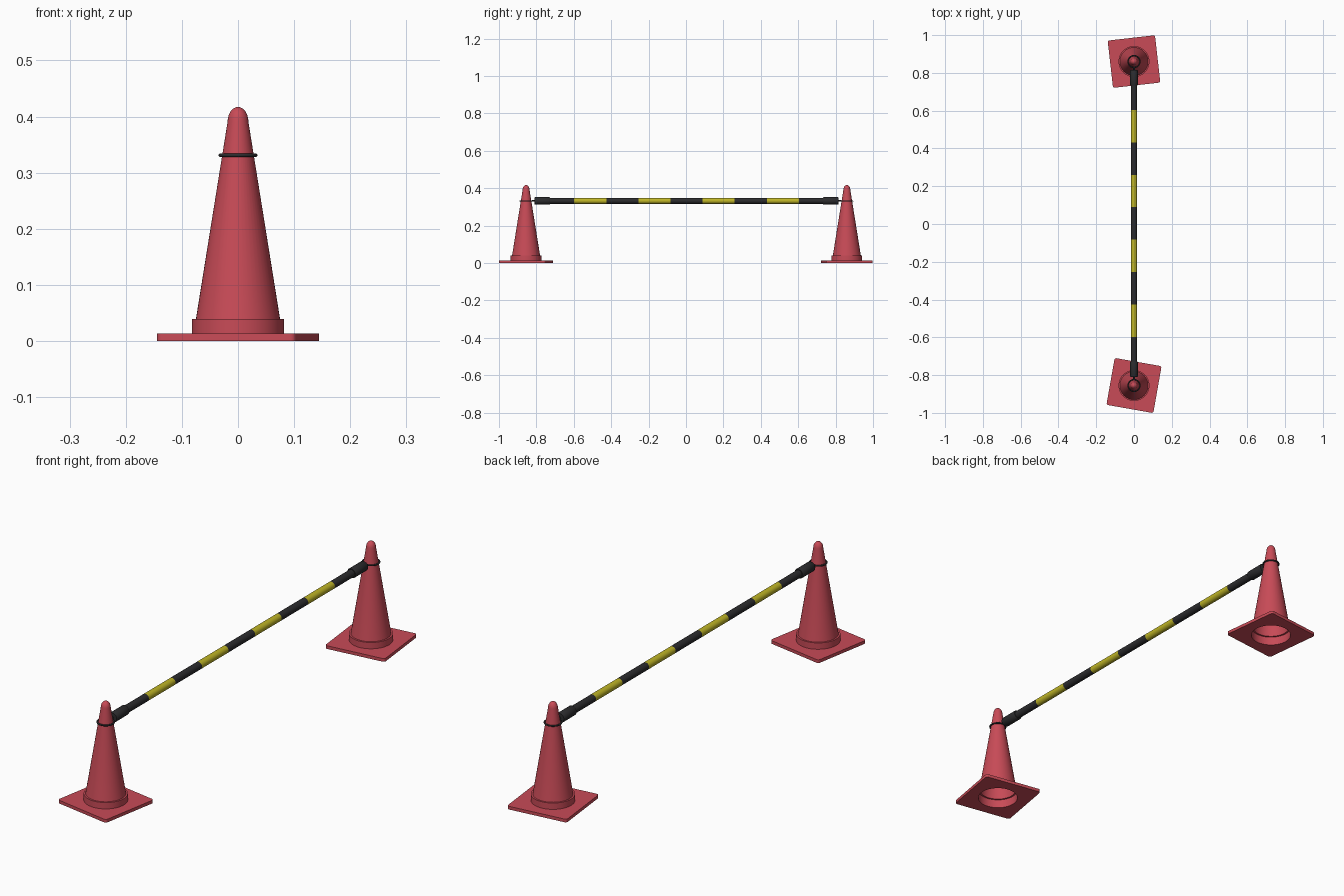
import bpy
from math import cos, sin, pi, radians
from mathutils import Matrix

cube = bpy.data.objects.get("Cube")
if cube:
    bpy.data.objects.remove(cube, do_unlink=True)


def material(name, rgb):
    m = bpy.data.materials.new(name)
    m.use_nodes = True
    m.diffuse_color = (*rgb, 1)
    bsdf = m.node_tree.nodes["Principled BSDF"]
    bsdf.inputs["Base Color"].default_value = (*rgb, 1)
    bsdf.inputs["Roughness"].default_value = 0.6
    return m


RED = material("cone red", (0.58, 0.07, 0.095))
BLACK = material("rubber black", (0.025, 0.025, 0.027))
YELLOW = material("stripe yellow", (0.52, 0.46, 0.02))


def smooth(obj):
    bpy.ops.object.select_all(action='DESELECT')
    obj.select_set(True)
    bpy.context.view_layer.objects.active = obj
    bpy.ops.object.shade_smooth_by_angle(angle=radians(35))


def lathe(name, profile, mats, sides=48, caps=False, stripe=None):
    """Revolve (radius, height) points about z; stripe(i) picks a band's material."""
    verts = [(r * cos(2 * pi * k / sides), r * sin(2 * pi * k / sides), h)
             for r, h in profile for k in range(sides)]
    faces, bands = [], []
    for i in range(len(profile) - 1):
        for k in range(sides):
            a, b = i * sides + k, i * sides + (k + 1) % sides
            faces.append((a, b, b + sides, a + sides))
            bands.append(stripe(i) if stripe else 0)
    if caps:
        last = (len(profile) - 1) * sides
        faces += [tuple(reversed(range(sides))), tuple(range(last, last + sides))]
        bands += [0, 0]
    mesh = bpy.data.meshes.new(name)
    mesh.from_pydata(verts, [], faces)
    for m in mats:
        mesh.materials.append(m)
    for poly, band in zip(mesh.polygons, bands):
        poly.material_index = band
    obj = bpy.data.objects.new(name, mesh)
    bpy.context.collection.objects.link(obj)
    smooth(obj)
    return obj


def base_plate(name, half, corner, hole, thick):
    """Rounded square plate with a round hole, filled from two outlines."""
    outline = []
    for q in range(4):
        mid = pi / 4 + q * pi / 2
        cx = (half - corner) * (1 if cos(mid) > 0 else -1)
        cy = (half - corner) * (1 if sin(mid) > 0 else -1)
        for s in range(7):
            a = q * pi / 2 + s * pi / 12
            outline.append((cx + corner * cos(a), cy + corner * sin(a)))
    circle = [(hole * cos(2 * pi * k / 48), hole * sin(2 * pi * k / 48)) for k in range(48)]
    curve = bpy.data.curves.new(name, 'CURVE')
    curve.dimensions = '2D'
    curve.fill_mode = 'BOTH'
    curve.extrude = thick / 2
    for loop in (outline, circle):
        spline = curve.splines.new('POLY')
        spline.points.add(len(loop) - 1)
        for p, (x, y) in zip(spline.points, loop):
            p.co = (x, y, 0, 1)
        spline.use_cyclic_u = True
    curve.materials.append(RED)
    obj = bpy.data.objects.new(name, curve)
    bpy.context.collection.objects.link(obj)
    bpy.ops.object.select_all(action='DESELECT')
    obj.select_set(True)
    bpy.context.view_layer.objects.active = obj
    bpy.ops.object.convert(target='MESH')
    obj = bpy.context.view_layer.objects.active
    smooth(obj)
    return obj


# Cone shell: outer skin up to the domed tip, then the inner skin back down
PLATE, BAR_Z = 0.013, 0.332
dome = [(0.0185 * cos(a), 0.391 + 0.026 * sin(a))
        for a in (pi / 2 * s / 8 for s in range(8))]
outer = [(0.082, PLATE), (0.082, 0.039), (0.075, 0.039)] + dome + [(0.0005, 0.417)]
inner = [(max(r - 0.003, 0.0004), h - (0.003 if h > PLATE else PLATE))
         for r, h in reversed(outer)]

for side, y, turn in (("front", -0.855, -10), ("back", 0.86, 6.5)):
    base = base_plate(side + "_base", 0.126, 0.01, 0.079, PLATE)
    base.matrix_world = Matrix.Translation((0, y, PLATE / 2)) @ Matrix.Rotation(radians(turn), 4, 'Z')

    cone = lathe(side + "_cone", outer + inner, [RED])
    cone.location = (0, y, 0)

    # Loop that hangs the bar on the cone
    bpy.ops.mesh.primitive_torus_add(location=(0, y, 0.331), major_radius=0.0315,
                                     minor_radius=0.0033, major_segments=48, minor_segments=12)
    ring = bpy.context.object
    ring.name = side + "_ring"
    ring.data.materials.append(BLACK)
    smooth(ring)

    # Sleeve over the bar end, with a small neck reaching the loop
    inward = 1 if y < 0 else -1
    sleeve = lathe(side + "_sleeve", [(0.004, 0.031), (0.004, 0.045), (0.018, 0.045), (0.02, 0.048),
                                      (0.02, 0.124), (0.0185, 0.127), (0.014, 0.127)],
                   [BLACK], 32, caps=True)
    sleeve.matrix_world = Matrix.Translation((0, y, BAR_Z)) @ Matrix.Rotation(-inward * pi / 2, 4, 'X')

# Striped bar: alternate bands, black at both ends
marks = [-0.78] + [-0.598 + 0.1717 * i for i in range(8)] + [0.78]
bar = lathe("striped_bar", [(0.0155, m) for m in marks], [BLACK, YELLOW], 32,
            caps=True, stripe=lambda i: i % 2)
bar.matrix_world = Matrix.Translation((0, 0, BAR_Z)) @ Matrix.Rotation(-pi / 2, 4, 'X')
